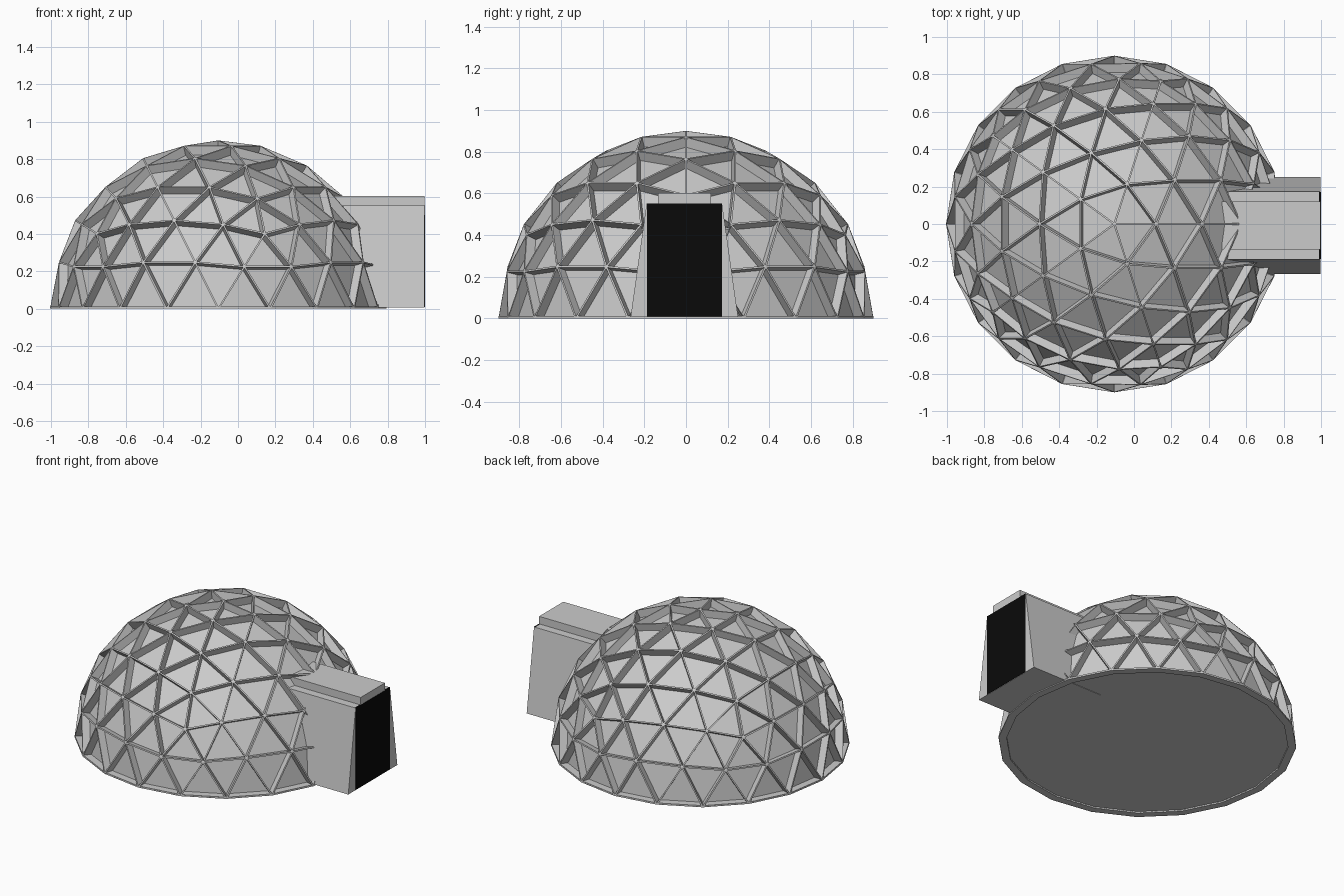
import bpy, bmesh, math
from mathutils import Vector, Matrix

if "Cube" in bpy.data.objects:
    bpy.data.objects.remove(bpy.data.objects["Cube"])

R, FREQ, CX = 0.9, 4, -0.105      # dome radius, geodesic frequency, centre x
DEPTH = 0.945                     # panel radius relative to strut radius


def finish(bm, name, flip_check=True):
    if flip_check:
        bmesh.ops.recalc_face_normals(bm, faces=bm.faces[:])
    me = bpy.data.meshes.new(name)
    bm.to_mesh(me)
    bm.free()
    ob = bpy.data.objects.new(name, me)
    bpy.context.collection.objects.link(ob)
    return ob


def polar(radius, deg, z):
    a = math.radians(deg)
    return Vector((radius * math.cos(a), radius * math.sin(a), z))


# icosahedron triangles (cap and middle band), one vertex straight up
s = 1 / math.sqrt(5)
top = Vector((0, 0, 1))
up = [polar(2 * s, 72 * i, s) for i in range(6)]
low = [polar(2 * s, 72 * i + 36, -s) for i in range(-1, 6)]
tris = []
for i in range(5):
    tris += [(top, up[i], up[i + 1]), (up[i], low[i + 1], up[i + 1]),
             (low[i], low[i + 1], up[i])]

# geodesic dome: split every triangle, project to the sphere
bm = bmesh.new()
for a, b, c in tris:
    def pt(i, j):
        return (a + (b - a) * i / FREQ + (c - a) * j / FREQ).normalized() * R
    for i in range(FREQ):
        for j in range(FREQ - i):
            cells = [((i, j), (i + 1, j), (i, j + 1))]
            if i + j < FREQ - 1:
                cells.append(((i + 1, j), (i + 1, j + 1), (i, j + 1)))
            for cell in cells:
                pts = [pt(*k) for k in cell]
                if sum(p.z for p in pts) > 0.01:
                    bm.faces.new([bm.verts.new(p) for p in pts])
bmesh.ops.remove_doubles(bm, verts=bm.verts[:], dist=1e-3)

# opening for the entrance: remove faces around two vertices
holes = [Vector((2 * s * R, 0, s * R)), Vector((R, 0, 0))]
gone = [f for f in bm.faces
        if any((v.co - h).length < 0.02 for v in f.verts for h in holes)]
bmesh.ops.delete(bm, geom=gone, context='FACES')
for f in bm.faces:
    f.normal_update()
    if f.normal.dot(f.calc_center_median()) < 0:
        f.normal_flip()

# struts stay on the outside, panels sink toward the centre
panels = bm.faces[:]
rim = [e for e in bm.edges if e.is_boundary
       and max(v.co.z for v in e.verts) > 0.01]
bmesh.ops.inset_individual(bm, faces=panels, thickness=0.009)
ext = bmesh.ops.extrude_discrete_faces(bm, faces=panels)["faces"]
walls = []
for f in ext:
    for v in f.verts:
        v.co *= DEPTH
# walls along the opening edge
for e in rim:
    p, q = e.verts
    bm.faces.new((p, q, bm.verts.new(q.co * DEPTH), bm.verts.new(p.co * DEPTH)))
bmesh.ops.remove_doubles(bm, verts=bm.verts[:], dist=1e-5)
dome = finish(bm, "dome_frame_and_panels")
dome.location.x = CX

# base ring and floor
bm = bmesh.new()
N = 20
sec = [(R * DEPTH, 0), (R - 0.001, 0), (R - 0.001, 0.011), (R * DEPTH, 0.011)]
rows = [[bm.verts.new(polar(r, 360 / N * i, z)) for r, z in sec] for i in range(N)]
for i in range(N):
    for k in range(4):
        n, m = (i + 1) % N, (k + 1) % 4
        bm.faces.new((rows[i][k], rows[n][k], rows[n][m], rows[i][m]))
finish(bm, "base_ring").location.x = CX

bm = bmesh.new()
bm.faces.new([bm.verts.new(polar(R * DEPTH, 360 / N * i, 0.009)) for i in range(N)])
bm.faces.ensure_lookup_table()
if bm.faces[0].normal.z > 0:
    bm.faces[0].normal_flip()
finish(bm, "floor", False).location.x = CX

# entrance tunnel: stepped profile swept along x
YC = -0.008
half = [(0.258, 0.006), (0.181, 0.552), (0.127, 0.552), (0.127, 0.602)]
prof = half + [(-y, z) for y, z in reversed(half)]
bm = bmesh.new()
ends = [[bm.verts.new((x, y + YC, z)) for y, z in prof] for x in (0.47, 0.998)]
for e in ends:
    bm.faces.new(e)
for k in range(len(prof)):
    m = (k + 1) % len(prof)
    bm.faces.new((ends[0][k], ends[0][m], ends[1][m], ends[1][k]))
finish(bm, "entrance_tunnel")

# dark doorway
bm = bmesh.new()
bmesh.ops.create_cube(bm, size=1, matrix=Matrix.Translation((0.995, YC, 0.28))
                      @ Matrix.Diagonal((0.01, 0.36, 0.544, 1)))
door = finish(bm, "doorway")
mat = bpy.data.materials.new("black")
mat.diffuse_color = (0.003, 0.003, 0.003, 1)
mat.use_nodes = True
mat.node_tree.nodes["Principled BSDF"].inputs["Base Color"].default_value = mat.diffuse_color
door.data.materials.append(mat)
